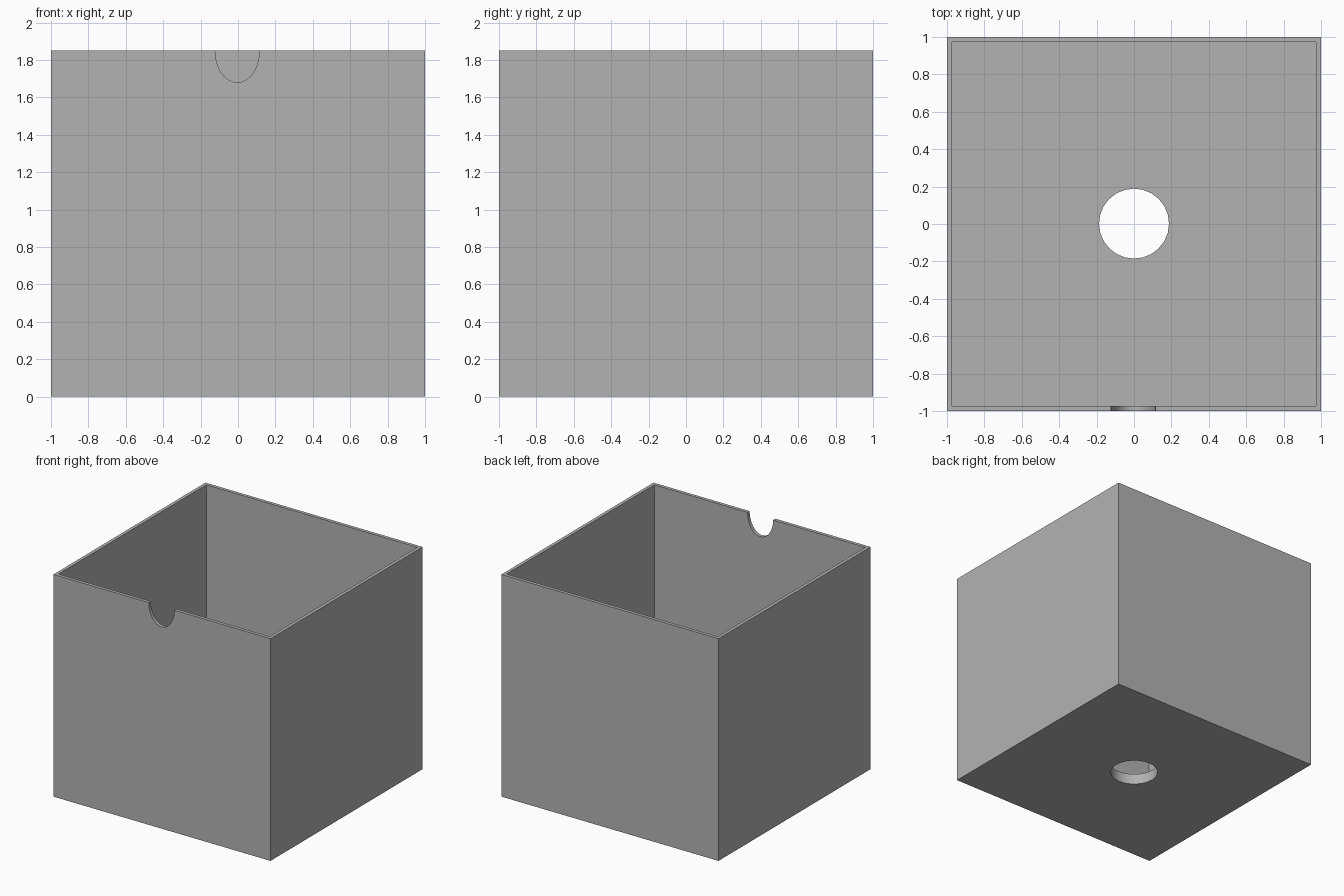
import bpy
import math

if "Cube" in bpy.data.objects:
    bpy.data.objects.remove(bpy.data.objects["Cube"], do_unlink=True)

HEIGHT = 1.85
WALL = 0.028
FLOOR = 0.09

grey = bpy.data.materials.new("plain grey")
grey.use_nodes = True
colour = (0.45, 0.45, 0.45, 1)
grey.diffuse_color = colour
grey.node_tree.nodes["Principled BSDF"].inputs["Base Color"].default_value = colour


def block(name, width, z0, z1):
    bpy.ops.mesh.primitive_cube_add(size=1, location=(0, 0, (z0 + z1) / 2))
    obj = bpy.context.object
    obj.name = name
    obj.scale = (width, width, z1 - z0)
    bpy.ops.object.transform_apply(location=True, scale=True)
    obj.data.materials.append(grey)
    return obj


def cylinder(name, sides, location, scale, rotation=(0, 0, 0)):
    bpy.ops.mesh.primitive_cylinder_add(vertices=sides, radius=1, depth=1,
                                        location=location, rotation=rotation)
    obj = bpy.context.object
    obj.name = name
    obj.scale = scale
    bpy.ops.object.transform_apply(location=True, rotation=True, scale=True)
    obj.data.materials.append(grey)
    return obj


def carve(target, cutter):
    cutter.hide_render = True
    mod = target.modifiers.new(cutter.name, "BOOLEAN")
    mod.operation = "DIFFERENCE"
    mod.solver = "EXACT"
    mod.object = cutter
    bpy.context.view_layer.objects.active = target
    bpy.ops.object.modifier_apply(modifier=mod.name)
    bpy.data.objects.remove(cutter, do_unlink=True)


# Open box shell
box = block("open_box", 2, 0, HEIGHT)
carve(box, block("cavity_cutter", 2 - 2 * WALL, FLOOR, HEIGHT + 0.2))

# Round drain hole through the floor
carve(box, cylinder("floor_hole_cutter", 24, (0, 0.002, 0), (0.187, 0.187, 0.6)))

# Rounded notch in the front rim
carve(box, cylinder("rim_notch_cutter", 48, (-0.004, -1, HEIGHT),
                    (0.118, 0.17, 0.3), (math.pi / 2, 0, 0)))

# Smooth the curved cuts, keep the box edges sharp
bpy.ops.object.select_all(action="DESELECT")
box.select_set(True)
bpy.context.view_layer.objects.active = box
bpy.ops.object.shade_smooth_by_angle(angle=math.radians(30))
